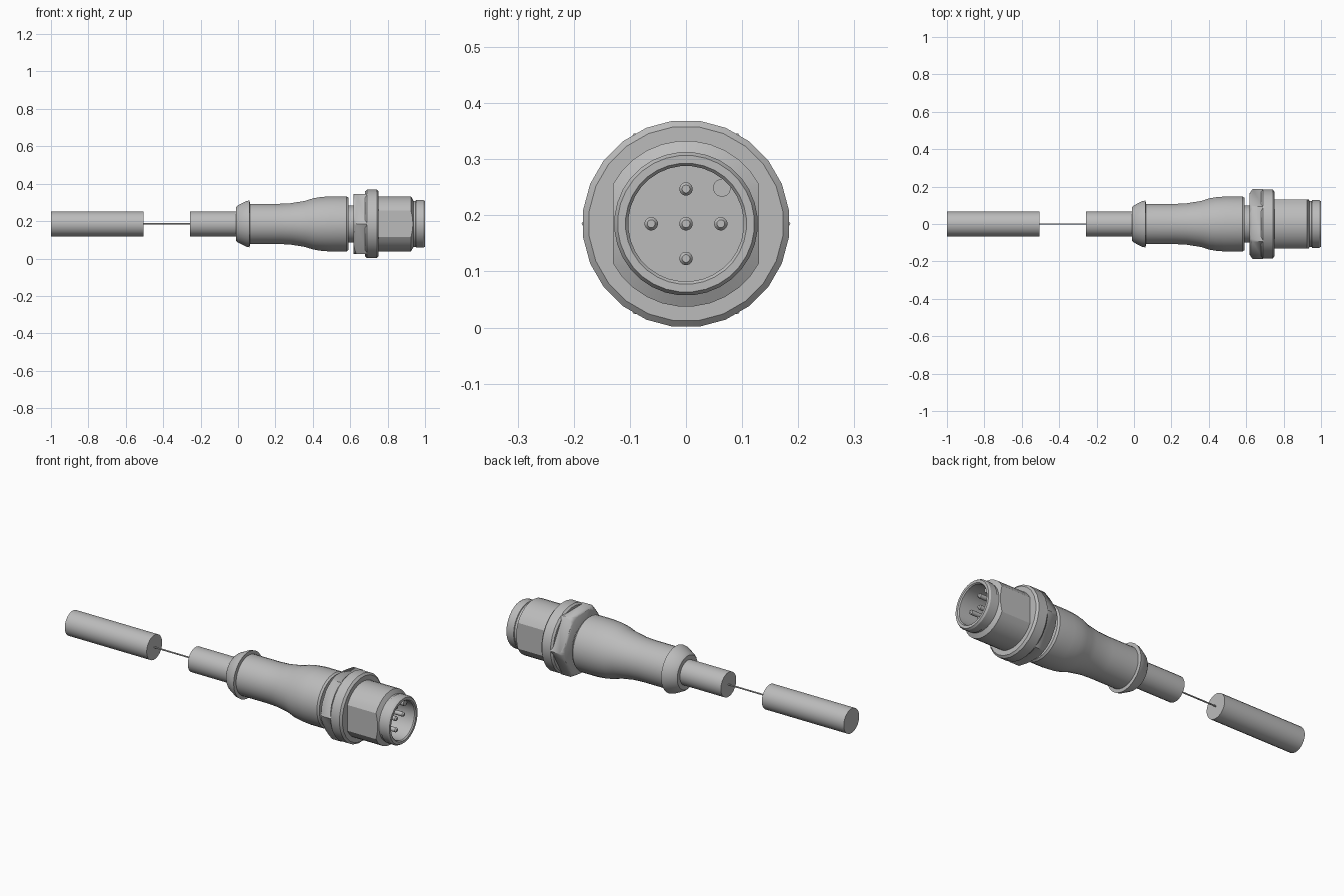
import bpy
import bmesh
import math

if "Cube" in bpy.data.objects:
    bpy.data.objects.remove(bpy.data.objects["Cube"], do_unlink=True)

AXIS_Z = 0.185

grey = bpy.data.materials.new("plain grey")
grey.use_nodes = True
grey.diffuse_color = (0.5, 0.5, 0.5, 1)
grey.node_tree.nodes["Principled BSDF"].inputs["Base Color"].default_value = (0.5, 0.5, 0.5, 1)


def lathe(name, profile, sides=24, y=0.0, z=0.0, phase=0.5, flat_y=None):
    """Turn (x, radius) points around a line parallel to x; radius 0 closes an end."""
    bm = bmesh.new()
    rings = []
    for x, r in profile:
        ring = []
        for i in range(sides if r else 1):
            a = (i + phase) * math.tau / sides
            ring.append(bm.verts.new((x, y + r * math.sin(a), AXIS_Z + z + r * math.cos(a))))
        rings.append(ring)
    for a, b in zip(rings, rings[1:]):
        for i in range(sides):
            corners = [a[i % len(a)], a[(i + 1) % len(a)], b[(i + 1) % len(b)], b[i % len(b)]]
            bm.faces.new(list(dict.fromkeys(corners)))
    # Optional pair of wrench flats
    if flat_y:
        for side in (-1, 1):
            cut = bmesh.ops.bisect_plane(bm, geom=bm.verts[:] + bm.edges[:] + bm.faces[:],
                                         plane_co=(0, side * flat_y, 0),
                                         plane_no=(0, side, 0), clear_outer=True)
            edges = [e for e in cut["geom_cut"] if isinstance(e, bmesh.types.BMEdge)]
            bmesh.ops.holes_fill(bm, edges=edges, sides=0)
    bmesh.ops.recalc_face_normals(bm, faces=bm.faces[:])
    mesh = bpy.data.meshes.new(name)
    bm.to_mesh(mesh)
    bm.free()
    mesh.materials.append(grey)
    mesh.shade_smooth()
    mesh.set_sharp_from_angle(angle=math.radians(28))
    obj = bpy.data.objects.new(name, mesh)
    bpy.context.collection.objects.link(obj)
    return obj


def rod(name, x0, x1, r, **options):
    return lathe(name, [(x0, 0), (x0, r), (x1, r), (x1, 0)], **options)


# Cable, shown with a break bridged by a thin wire
rod("cable_far_section", -1.0, -0.505, 0.067)
rod("cable_break_wire", -0.51, -0.25, 0.004, sides=8)
rod("cable_near_section", -0.257, 0.02, 0.067)

# Moulded grip with a flared collar at the cable end
lathe("moulded_grip", [
    (-0.01, 0), (-0.01, 0.09), (0.0, 0.1), (0.045, 0.123), (0.062, 0.126), (0.064, 0.108),
    (0.22, 0.108), (0.28, 0.111), (0.33, 0.119), (0.36, 0.124), (0.40, 0.137),
    (0.44, 0.144), (0.49, 0.148), (0.58, 0.148), (0.59, 0.141), (0.59, 0)], sides=32)
rod("neck", 0.58, 0.64, 0.1)

# Hexagonal nut, its corners trimmed by a cone
nut = rod("hex_nut", 0.617, 0.69, 0.186, sides=6)
cone = lathe("nut_chamfer_cutter", [(0.6, 0), (0.6, 0.14), (0.636, 0.19), (0.72, 0.19), (0.72, 0)],
             sides=48)
cone.hide_render = True
cone.hide_viewport = True
trim = nut.modifiers.new("corner_chamfer", "BOOLEAN")
trim.operation = "INTERSECT"
trim.solver = "EXACT"
trim.object = cone

# Round flange
lathe("flange", [(0.68, 0), (0.68, 0.176), (0.69, 0.185), (0.742, 0.185),
                 (0.752, 0.174), (0.752, 0)])

# Socket shell with wrench flats, groove, rounded lip and open bore
lathe("socket_shell", [
    (0.745, 0), (0.745, 0.148), (0.925, 0.148), (0.938, 0.124), (0.95, 0.124), (0.952, 0.128),
    (0.99, 0.128), (1.0, 0.122), (1.0, 0.108), (0.994, 0.103), (0.84, 0.103), (0.84, 0)],
    sides=32, flat_y=0.13)

# Contact pins and alignment key inside the bore
PIN = 0.062
for label, y, z in (("centre", 0, 0), ("upper", 0, PIN), ("lower", 0, -PIN),
                    ("left", PIN, 0), ("right", -PIN, 0)):
    lathe("pin_" + label, [(0.83, 0), (0.83, 0.012), (0.955, 0.012), (0.962, 0.007), (0.962, 0)],
          sides=16, y=y, z=z)
rod("alignment_key", 0.83, 0.965, 0.016, sides=16, y=0.064, z=0.064)
